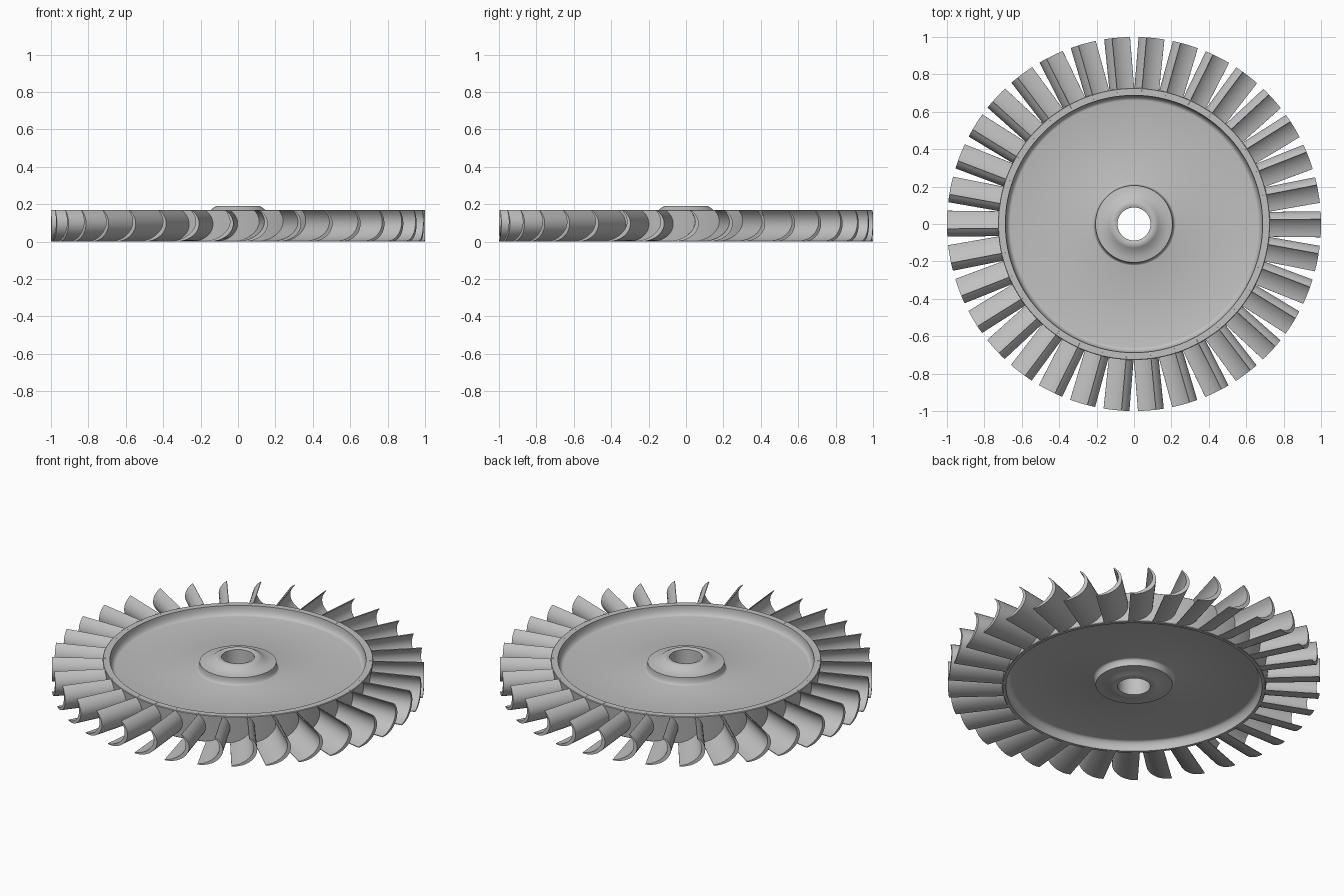
import bpy, bmesh
from math import sin, cos, pi, sqrt, radians

cube = bpy.data.objects.get("Cube")
if cube:
    bpy.data.objects.remove(cube, do_unlink=True)

metal = bpy.data.materials.new("grey_metal")
metal.use_nodes = True
GREY = (0.53, 0.53, 0.53, 1)
metal.diffuse_color = GREY
metal.node_tree.nodes["Principled BSDF"].inputs["Base Color"].default_value = GREY


def finish(bm, name):
    """Turn a bmesh into a shaded object."""
    bmesh.ops.recalc_face_normals(bm, faces=bm.faces)
    mesh = bpy.data.meshes.new(name)
    bm.to_mesh(mesh)
    bm.free()
    mesh.materials.append(metal)
    obj = bpy.data.objects.new(name, mesh)
    bpy.context.collection.objects.link(obj)
    bpy.ops.object.select_all(action="DESELECT")
    obj.select_set(True)
    bpy.context.view_layer.objects.active = obj
    bpy.ops.object.shade_smooth_by_angle(angle=radians(32))


def lathe(name, profile, steps=136):
    """Revolve a closed (radius, height) profile about z."""
    bm = bmesh.new()
    rings = [[bm.verts.new((r * cos(2 * pi * i / steps), r * sin(2 * pi * i / steps), z))
              for r, z in profile] for i in range(steps)]
    n = len(profile)
    for i in range(steps):
        a, b = rings[i], rings[(i + 1) % steps]
        for j in range(n):
            k = (j + 1) % n
            bm.faces.new((a[j], b[j], b[k], a[k]))
    finish(bm, name)


# Disc: raised rim, filleted recess and stepped hub on both sides, bore in the middle
def fillet(r_edge, r_plate, z_edge, z_plate):
    """Concave quarter round from an upper edge down to the plate."""
    return [(r_plate + (r_edge - r_plate) * cos(a), z_plate + (z_edge - z_plate) * (1 - sin(a)))
            for a in (pi / 2 * i / 6 for i in range(7))]


def side(z_bore, z_top, z_step, z_plate, z_rim):
    """Half profile of one face, from the bore out to the rim."""
    rise = z_top - z_step
    hub = [(0.088, z_bore), (0.1, z_top), (0.115, z_top), (0.128, z_step + 0.8 * rise),
           (0.145, z_step + 0.38 * rise), (0.18, z_step + 0.1 * rise)]
    return (hub + fillet(0.206, 0.222, z_step, z_plate)
            + fillet(0.688, 0.66, z_rim, z_plate)[::-1])


upper = side(0.186, 0.191, 0.156, 0.115, 0.168)
lower = side(0.004, 0.002, 0.016, 0.053, 0)
rim = [(0.724, 0.168), (0.727, 0.165), (0.708, 0.003), (0.705, 0)]
lathe("rotor_disc", upper + rim + lower[::-1])

# Blades: crescent section in the tangent/height plane, stretched outwards
COUNT, STEPS = 34, 16
ROOT, TIP = 0.7, 1.0


def crescent():
    outer, inner = [], []
    for i in range(STEPS + 1):
        u = i / STEPS
        a = radians(-95 + 143 * u)
        thick = 0.004 + 0.018 * sin(pi * u)
        outer.append((-0.06 + 0.128 * cos(a), 0.0965 + 0.0965 * sin(a)))
        inner.append((-0.06 + (0.128 - thick) * cos(a), 0.0965 + (0.0965 - thick) * sin(a)))
    return outer + inner[::-1]


section = crescent()
bm = bmesh.new()
for b in range(COUNT):
    ang = 2 * pi * b / COUNT
    loops = []
    for radius, width in ((ROOT, 0.95), (TIP, 1.0)):
        loop = []
        for t, z in section:
            t *= width
            d = sqrt(radius * radius - t * t)
            loop.append(bm.verts.new((d * cos(ang) - t * sin(ang),
                                      d * sin(ang) + t * cos(ang), z)))
        loops.append(loop)
    root, tip = loops
    n = len(section)
    for j in range(n):
        k = (j + 1) % n
        bm.faces.new((root[j], root[k], tip[k], tip[j]))
    # End caps as strips across the crescent
    for loop in loops:
        for j in range(STEPS):
            bm.faces.new((loop[j], loop[j + 1], loop[n - 2 - j], loop[n - 1 - j]))
finish(bm, "turbine_blades")
